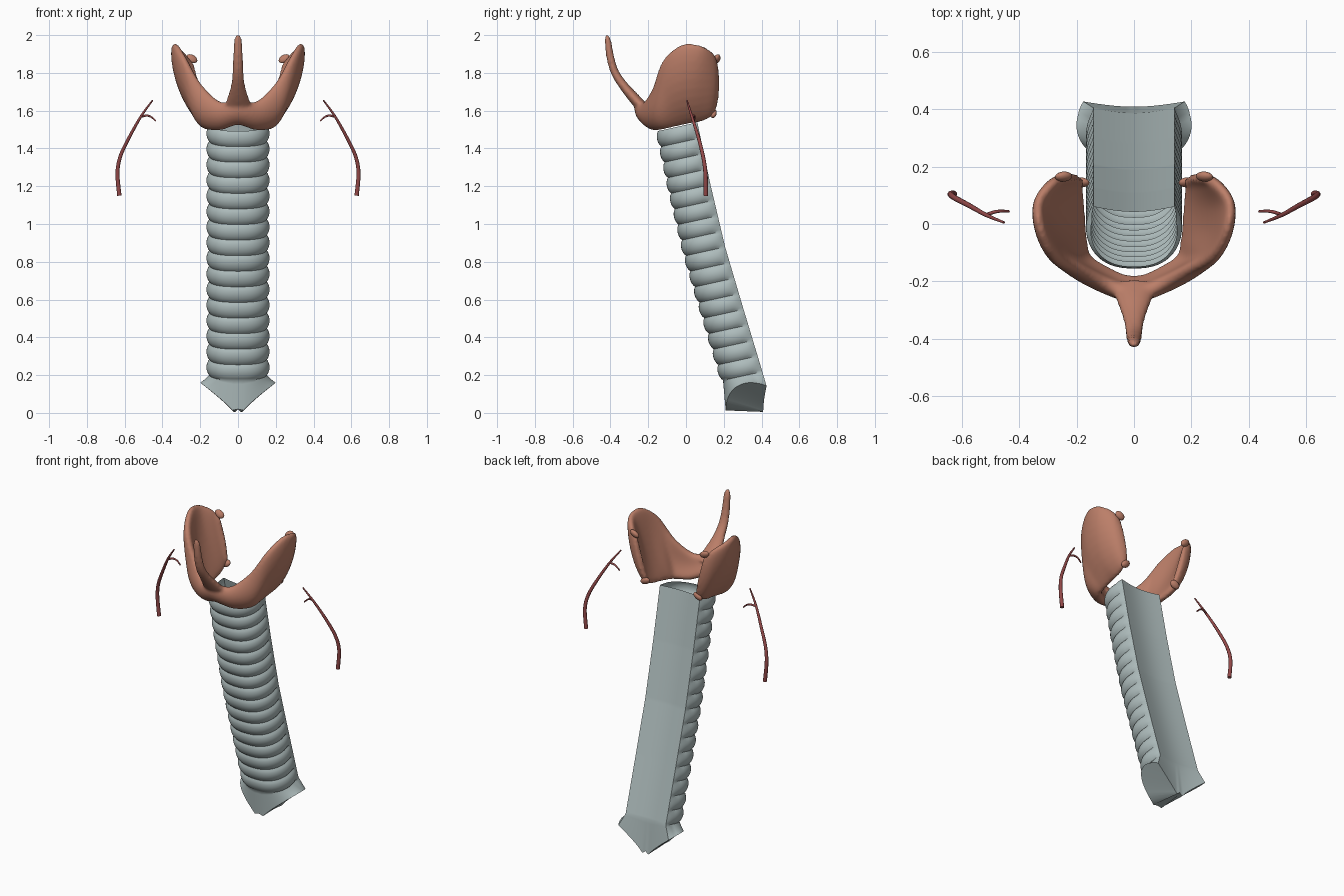
import bpy, bmesh, math
from mathutils import Vector

if "Cube" in bpy.data.objects:
    bpy.data.objects.remove(bpy.data.objects["Cube"])


def material(name, rgb):
    m = bpy.data.materials.new(name)
    m.diffuse_color = (*rgb, 1)
    m.use_nodes = True
    m.node_tree.nodes["Principled BSDF"].inputs["Base Color"].default_value = m.diffuse_color
    return m


CARTILAGE = material("pale grey cartilage", (0.42, 0.50, 0.50))
GLAND = material("gland brown", (0.50, 0.21, 0.14))
ARTERY = material("artery red", (0.29, 0.065, 0.065))


def catmull(pts, steps):
    """Smooth a list of number tuples."""
    out, n = [], len(pts)
    for i in range(n - 1):
        a, b = pts[max(i - 1, 0)], pts[i]
        c, d = pts[i + 1], pts[min(i + 2, n - 1)]
        for k in range(steps):
            t = k / steps
            out.append([0.5 * (2 * q + (r - p) * t + (2 * p - 5 * q + 4 * r - s) * t * t
                               + (3 * q - p - 3 * r + s) * t ** 3)
                        for p, q, r, s in zip(a, b, c, d)])
    return out + [list(pts[-1])]


def loft(bm, rings, cap_start=True, cap_end=True):
    rows = [[bm.verts.new(p) for p in ring] for ring in rings]
    n = len(rows[0])
    for r0, r1 in zip(rows, rows[1:]):
        for j in range(n):
            bm.faces.new((r0[j], r0[(j + 1) % n], r1[(j + 1) % n], r1[j]))
    if cap_start:
        bm.faces.new(rows[0][::-1])
    if cap_end:
        bm.faces.new(rows[-1])
    return rows


def tube(bm, pts, ref, steps=6, sides=12):
    """Sweep an ellipse along points (x, y, z, radius along ref, other radius)."""
    path = catmull(pts, steps)
    rings = []
    for i, p in enumerate(path):
        t = Vector(path[min(i + 1, len(path) - 1)][:3]) - Vector(path[max(i - 1, 0)][:3])
        u = t.cross(Vector(ref)).normalized()
        w = u.cross(t).normalized()
        rings.append([Vector(p[:3]) + w * p[3] * math.cos(a) + u * p[4] * math.sin(a)
                      for a in (2 * math.pi * k / sides for k in range(sides))])
    loft(bm, rings)


def finish(bm, name, mat, angle=None):
    bmesh.ops.recalc_face_normals(bm, faces=bm.faces)
    me = bpy.data.meshes.new(name)
    bm.to_mesh(me)
    bm.free()
    me.materials.append(mat)
    ob = bpy.data.objects.new(name, me)
    bpy.context.collection.objects.link(ob)
    me.polygons.foreach_set("use_smooth", [True] * len(me.polygons))
    if angle:
        bpy.ops.object.select_all(action='DESELECT')
        ob.select_set(True)
        bpy.context.view_layer.objects.active = ob
        bpy.ops.object.shade_smooth_by_angle(angle=math.radians(angle))
    return ob


# Windpipe: ribbed C section with a flat, slightly hollow back
N, RINGS, ROWS = 48, 16, 8
CENTRE = [(1.52, -0.022), (1.2, 0.045), (0.86, 0.125), (0.545, 0.218), (0.2, 0.322)]


def centre_y(z):
    for (z0, y0), (z1, y1) in zip(CENTRE, CENTRE[1:]):
        if z >= z1 or z1 == 0.2:
            return y0 + (y1 - y0) * (z0 - z) / (z0 - z1)


def section(bump):
    """Front arc then back strip, as (x, y, is relative to the centre)."""
    arc = []
    for i in range(N + 1):
        a = math.radians(-36 + 252 * i / N)
        fade = min(1, min(i, N - i) / 4)
        r = 1 - 0.10 * (1 - bump) * fade
        c = math.cos(a)
        arc.append((0.167 * r * math.copysign(abs(c) ** 0.8, c), -0.14 * r * math.sin(a)))
    (x0, yb), x1 = arc[-1], arc[0][0]
    back = []
    for i in range(1, N):
        t = i / N
        back.append((x0 + (x1 - x0) * t, yb - 0.018 * math.sin(math.pi * t)))
    return arc + back


def rim_z(x):
    x = abs(x)
    return 0.02 - x if x < 0.02 else 0.16 * ((x - 0.02) / 0.18) ** 0.85


bm = bmesh.new()
rings = []
for k in range(RINGS * ROWS + 1):
    z = 1.52 - 1.32 * k / (RINGS * ROWS)
    bump = abs(math.sin(math.pi * k / ROWS)) ** 0.7
    rings.append([(x, centre_y(z) + y, z + 0.22 * y) for x, y in section(bump)])
# flare into the two branch stumps
for k in range(1, 9):
    t = k / 8
    ring = []
    for x, y in section(0.6 * t):
        xf = x * (1 + 0.25 * t)
        z = (0.2 + 0.22 * y) * (1 - t) + rim_z(x * 1.25) * t
        ring.append((xf, 0.322 + 0.022 * t + y, z))
    rings.append(ring)
rows = loft(bm, rings, False, False)
# close the stumps with a surface running front to back
last = rows[-1]
front = last[:N + 1]
back = [front[0]] + last[N + 1:][::-1] + [front[N]]
for i in range(N):
    quad = [front[i], front[i + 1], back[i + 1], back[i]]
    bm.faces.new(list(dict.fromkeys(quad)))
finish(bm, "windpipe", CARTILAGE, 50)

# Thyroid gland: stations give bottom, middle, top point and half thickness
HALF = [
    (0.00, -0.185, 1.535, 0.00, -0.235, 1.59, 0.00, -0.235, 1.66, 0.034),
    (0.09, -0.155, 1.505, 0.10, -0.205, 1.57, 0.09, -0.205, 1.645, 0.034),
    (0.155, -0.11, 1.51, 0.20, -0.15, 1.60, 0.19, -0.155, 1.735, 0.034),
    (0.17, -0.05, 1.52, 0.25, -0.09, 1.68, 0.275, -0.115, 1.87, 0.034),
    (0.175, 0.02, 1.535, 0.28, -0.02, 1.72, 0.325, -0.02, 1.95, 0.034),
    (0.18, 0.08, 1.545, 0.28, 0.06, 1.73, 0.335, 0.075, 1.945, 0.034),
    (0.185, 0.13, 1.57, 0.25, 0.135, 1.73, 0.285, 0.14, 1.905, 0.03),
    (0.175, 0.15, 1.61, 0.205, 0.165, 1.72, 0.235, 0.155, 1.85, 0.014),
]
mirrored = [tuple(-v if i in (0, 3, 6) else v for i, v in enumerate(s)) for s in HALF[:0:-1]]
stations = catmull(mirrored + HALF, 5)
M = 14


def mid(s, v):
    b, m, t = Vector(s[0:3]), Vector(s[3:6]), Vector(s[6:9])
    return b * (2 * v - 1) * (v - 1) + m * 4 * v * (1 - v) + t * v * (2 * v - 1)


bm = bmesh.new()
rings = []
for i, s in enumerate(stations):
    s0, s1 = stations[max(i - 1, 0)], stations[min(i + 1, len(stations) - 1)]
    ring = []
    for j in range(2 * M):
        a = math.pi * j / M
        v = (1 - math.cos(a)) / 2
        along = mid(s1, v) - mid(s0, v)
        up = mid(s, min(v + 0.02, 1)) - mid(s, max(v - 0.02, 0))
        n = along.cross(up).normalized()
        side = math.copysign(abs(math.sin(a)) ** 0.7, math.sin(a))
        ring.append(mid(s, v) + n * s[9] * side)
    rings.append(ring)
loft(bm, rings)

# Pyramidal lobe rising from the middle
tube(bm, [(0, -0.215, 1.60, 0.085, 0.03), (0, -0.265, 1.655, 0.062, 0.03),
          (0, -0.325, 1.725, 0.04, 0.025), (0, -0.375, 1.80, 0.03, 0.022),
          (0, -0.400, 1.88, 0.027, 0.021), (0, -0.412, 1.96, 0.022, 0.018),
          (0, -0.418, 1.992, 0.015, 0.012), (0, -0.419, 2.003, 0.004, 0.004)], (1, 0, 0))
gland = finish(bm, "thyroid_gland", GLAND)
rm = gland.modifiers.new("merge", 'REMESH')
rm.mode = 'VOXEL'
rm.voxel_size = 0.009
rm.use_smooth_shade = True
sm = gland.modifiers.new("soften", 'SMOOTH')
sm.factor = 0.5
sm.iterations = 6

# Parathyroid nodules and thyroid arteries on each side
for side, label in ((1, "right"), (-1, "left")):
    for level, loc, tilt in (("upper", (0.245, 0.165, 1.875), 0.5),
                             ("lower", (0.185, 0.145, 1.585), -0.5)):
        bm = bmesh.new()
        bmesh.ops.create_uvsphere(bm, u_segments=20, v_segments=12, radius=1)
        bmesh.ops.scale(bm, vec=(0.032, 0.016, 0.022), verts=bm.verts)
        ob = finish(bm, f"{level}_nodule_{label}", GLAND)
        ob.location = (side * loc[0], loc[1], loc[2])
        ob.rotation_euler = (-0.5, side * -tilt, 0)

    bm = bmesh.new()
    trunk = [(0.452, 0.005, 1.655, 0.004), (0.512, 0.03, 1.572, 0.007),
             (0.575, 0.065, 1.46, 0.009), (0.622, 0.09, 1.36, 0.010),
             (0.638, 0.103, 1.27, 0.011), (0.628, 0.105, 1.15, 0.012)]
    branch = [(0.515, 0.032, 1.567, 0.006), (0.485, 0.042, 1.574, 0.006),
              (0.46, 0.045, 1.567, 0.005), (0.435, 0.044, 1.545, 0.004)]
    for path in (trunk, branch):
        tube(bm, [(side * x, y, z, r, r) for x, y, z, r in path], (0, 1, 0), 6, 10)
    finish(bm, f"thyroid_artery_{label}", ARTERY, 50)
